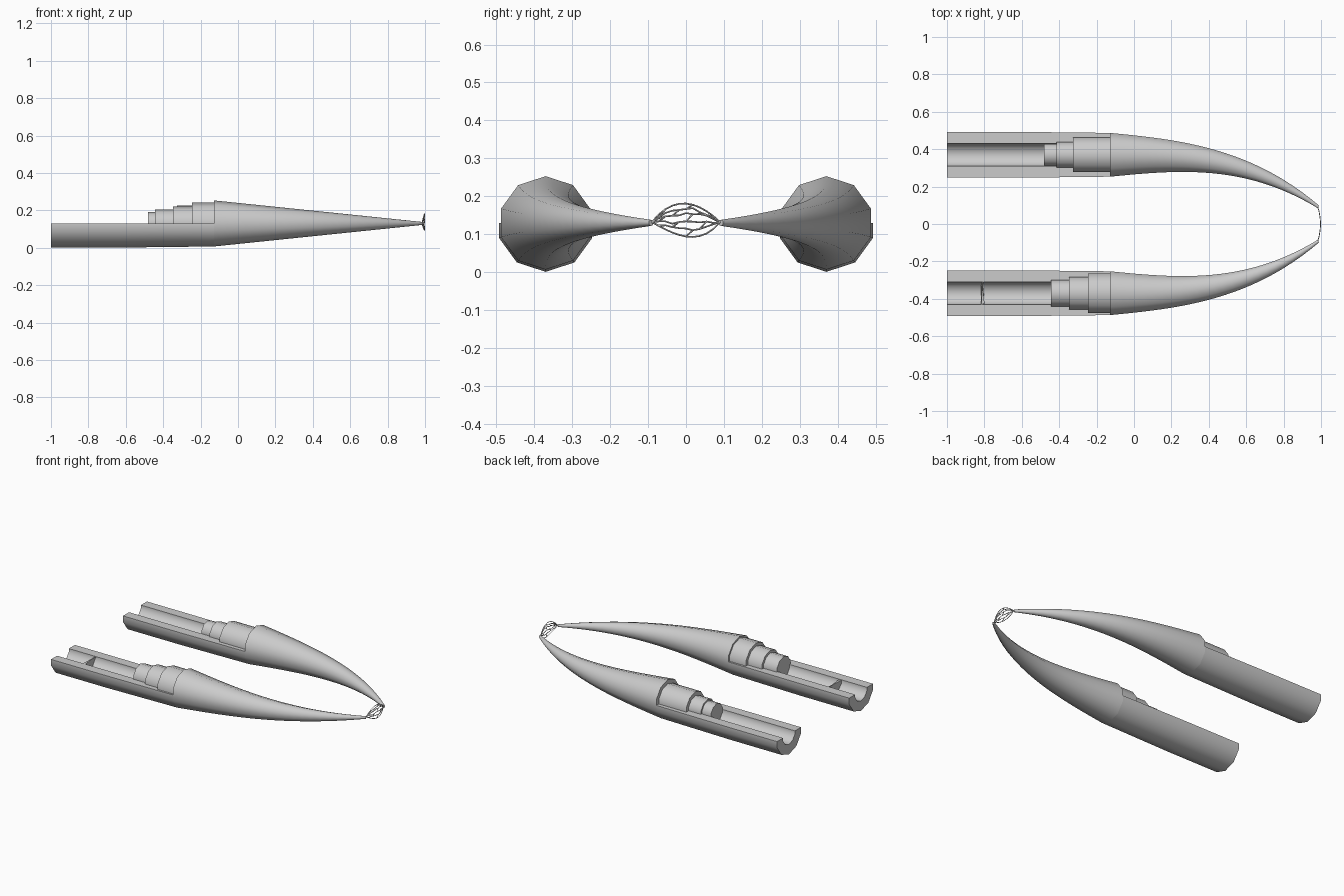
import bpy, bmesh, math, random
from mathutils import Vector

if "Cube" in bpy.data.objects:
    bpy.data.objects.remove(bpy.data.objects["Cube"])

random.seed(4)
N = 10            # sides of every round section
Y0, ZC = 0.37, 0.13


def loft(name, rings, smooth=True):
    """Skin a list of equal closed loops and cap both ends."""
    bm = bmesh.new()
    loops = [[bm.verts.new(p) for p in r] for r in rings]
    n = len(loops[0])
    for a, b in zip(loops, loops[1:]):
        for i in range(n):
            j = (i + 1) % n
            bm.faces.new((a[i], a[j], b[j], b[i]))
    bm.faces.new(loops[0][::-1])
    bm.faces.new(loops[-1])
    bmesh.ops.recalc_face_normals(bm, faces=bm.faces)
    me = bpy.data.meshes.new(name)
    bm.to_mesh(me)
    bm.free()
    ob = bpy.data.objects.new(name, me)
    bpy.context.collection.objects.link(ob)
    if smooth:
        bpy.ops.object.select_all(action='DESELECT')
        ob.select_set(True)
        bpy.context.view_layer.objects.active = ob
        bpy.ops.object.shade_smooth_by_angle(angle=math.radians(40))
    return ob


def circle(x, y, r, slope=0.0):
    """Ten-sided section, vertex on top, square to a path of given slope."""
    side = Vector((-slope, 1, 0)).normalized()
    pts = []
    for i in range(N):
        a = math.pi / 2 + i * math.tau / N
        pts.append(Vector((x, y, ZC)) + side * r * math.cos(a)
                   + Vector((0, 0, r * math.sin(a))))
    return pts


def half_arc(r):
    """Lower half of the ten-sided section, cut at the centre plane."""
    pts = [(-r * math.cos(math.radians(18)), 0)]
    for d in range(198, 343, 36):
        pts.append((r * math.cos(math.radians(d)), r * math.sin(math.radians(d))))
    return pts + [(r * math.cos(math.radians(18)), 0)]


def trough(x, y, r, groove):
    prof = half_arc(r) + half_arc(groove)[::-1]
    return [(x, y + a, ZC + b) for a, b in prof]


# stepped collar: start x and radius of each step, differing per arm
collars = {1: [(-0.48, 0.061), (-0.415, 0.072), (-0.326, 0.097)],
           -1: [(-0.444, 0.074), (-0.348, 0.091), (-0.246, 0.111)]}

for s, label in ((1, "left"), (-1, "right")):
    # curved tapering prong
    rings = []
    for i in range(25):
        t = i / 24
        x = -0.128 + 1.113 * t
        y = Y0 - 0.278 * t ** 2.9
        slope = -0.278 * 2.9 / 1.113 * t ** 1.9
        rings.append(circle(x, s * y, 0.123 - 0.115 * t, s * slope))
    loft(label + "_prong", rings)

    # open half-round handle with groove
    loft(label + "_handle", [trough(x, s * Y0, r, 0.064)
                             for x, r in ((-1, 0.129), (-0.63, 0.129), (-0.128, 0.123))])

    # collar steps
    for k, (x, r) in enumerate(collars[s]):
        loft(f"{label}_collar_{k + 1}", [circle(x, s * Y0, r), circle(-0.126, s * Y0, r)])

# small ragged plug across the right groove
plug = []
for dx, sc in ((-0.812, 1.0), (-0.804, 0.9)):
    plug.append([(dx + random.uniform(-0.008, 0.008), -Y0 + a * sc, ZC - 0.002 + b * sc)
                 for a, b in half_arc(0.064)])
loft("groove_plug", plug, False)

# irregular wire web joining the two tips
curve = bpy.data.curves.new("tip_web", 'CURVE')
curve.dimensions = '3D'
curve.bevel_depth = 0.0022
curve.bevel_resolution = 0


def wire(points):
    sp = curve.splines.new('POLY')
    sp.points.add(len(points) - 1)
    for q, p in zip(sp.points, points):
        q.co = (*p, 1)


def web_point(row, u):
    """row -1..1 bottom to top, u -1..1 across."""
    shift = u - (-0.12 if row > 0 else 0.2) * abs(row) * (1 - u * u)
    h = 0.047 * (1 - abs(shift) ** 2.0) if abs(u) < 1 else 0
    jit = random.uniform(-0.004, 0.004) if abs(row) < 1 and abs(u) < 1 else 0
    y = 0.09 * u
    z = 0.132 + 0.005 * (1 - u * u) + row * h * 0.95 + jit + 0.004 * u * (1 - u * u)
    return (0.997 - 0.014 * u * u, y, z)


rows = [-1, -0.55, -0.1, 0.35, 0.7, 1]
cols = [-1, -0.8, -0.6, -0.4, -0.2, 0, 0.2, 0.4, 0.6, 0.8, 1]
grid = [[web_point(r, u) for u in cols] for r in rows]
for strand in grid:
    wire(strand)
for k in range(len(rows) - 1):
    for c in range(1 + k % 2 * 2, len(cols) - 2, 4):
        wire([grid[k][c], grid[k + 1][c + 1]])
bpy.context.collection.objects.link(bpy.data.objects.new("tip_web", curve))
